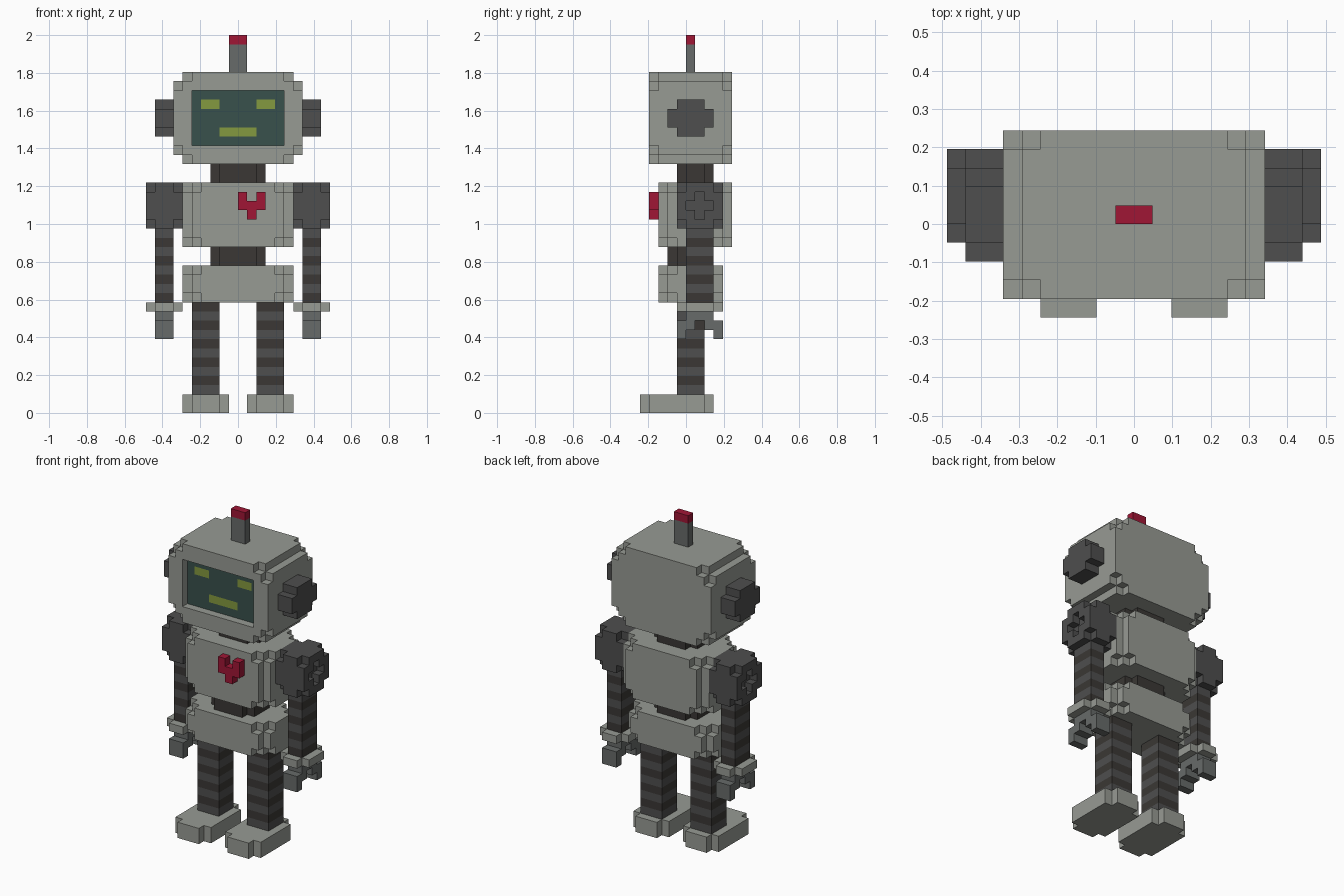
import bpy, bmesh
from itertools import product
from mathutils import Vector

if "Cube" in bpy.data.objects:
    bpy.data.objects.remove(bpy.data.objects["Cube"])

U = 2 / 41  # one block; the figure is 41 blocks tall


def material(name, r, g, b):
    m = bpy.data.materials.new(name)
    m.diffuse_color = (r, g, b, 1)
    m.use_nodes = True
    m.node_tree.nodes["Principled BSDF"].inputs["Base Color"].default_value = m.diffuse_color
    return m


BODY = material("body_grey", 0.31, 0.325, 0.295)
DARK = material("dark_grey", 0.077, 0.077, 0.077)
BLACK = material("rubber", 0.043, 0.039, 0.035)
STEEL = material("steel", 0.136, 0.146, 0.142)
RED = material("red", 0.35, 0.008, 0.036)
GLASS = material("screen_glass", 0.04, 0.082, 0.072)
GLOW = material("screen_glow", 0.23, 0.32, 0.05)


def box(x0, x1, y0, y1, z0, z1, mat=None):
    """Block cells filling a box, mapped to their material."""
    return {c: mat for c in product(range(x0, x1), range(y0, y1), range(z0, z1))}


def rounded(b, mat, axis, ends=True):
    """Box with notched edges along an axis, notched deeper on its end layers."""
    out = {}
    for c in box(*b):
        d = [min(c[i] - b[2 * i], b[2 * i + 1] - 1 - c[i]) for i in range(3)]
        end = ends and d[axis] == 0
        if sum(d) - d[axis] >= (2 if end else 1):
            out[c] = mat
    return out


def carve(cells, *cutters):
    for cut in cutters:
        for c in cut:
            cells.pop(c, None)
    return cells


def build(name, cells, mirror=False):
    """Turn cells into a mesh made of the exposed block faces only."""
    if mirror:
        cells = {(-1 - x, y, z): m for (x, y, z), m in cells.items()}
    mats = list(dict.fromkeys(cells.values()))
    bm = bmesh.new()
    for c, m in cells.items():
        for axis, side in product(range(3), (0, 1)):
            near = list(c)
            near[axis] += 2 * side - 1
            if tuple(near) in cells:
                continue
            a, b = (axis + 1) % 3, (axis + 2) % 3
            loop = [(0, 0), (1, 0), (1, 1), (0, 1)]
            verts = []
            for s, t in loop if side else loop[::-1]:
                p = Vector(c)
                p[axis] += side
                p[a] += s
                p[b] += t
                verts.append(bm.verts.new(p * U))
            bm.faces.new(verts).material_index = mats.index(m)
    bmesh.ops.remove_doubles(bm, verts=bm.verts, dist=U * 0.01)
    bmesh.ops.dissolve_limit(bm, angle_limit=0.01, verts=bm.verts, edges=bm.edges,
                             delimit={'MATERIAL'})
    me = bpy.data.meshes.new(name)
    bm.to_mesh(me)
    bm.free()
    for m in mats:
        me.materials.append(m)
    bpy.context.collection.objects.link(bpy.data.objects.new(name, me))


def striped(x0, x1, y0, y1, z0, z1, light):
    """Column of alternating one-block bands."""
    return {c: DARK if c[2] % 2 == light else BLACK for c in box(x0, x1, y0, y1, z0, z1)}


# Head with a sunken screen, eyes and mouth
head = carve(rounded((-7, 7, -4, 5, 27, 37), BODY, 1), box(-5, 5, -4, -3, 29, 35))
head.update(box(-5, 5, -3, -2, 29, 35, GLASS))
for b in ((-4, -2, 33), (2, 4, 33), (-2, 2, 30)):
    head.update(box(b[0], b[1], -3, -2, b[2], b[2] + 1, GLOW))
build("head", head)

# Antenna with a red tip
build("antenna", {**box(-1, 1, 0, 1, 37, 40, STEEL), **box(-1, 1, 0, 1, 40, 41, RED)})

# Neck, torso, waist and hips
build("neck", rounded((-3, 3, -1, 3, 25, 27), BLACK, 2, False))
build("torso", rounded((-6, 6, -3, 5, 18, 25), BODY, 2))
build("waist", rounded((-3, 3, -2, 3, 16, 18), BLACK, 2, False))
build("hips", rounded((-6, 6, -3, 4, 12, 16), BODY, 2))

# Heart badge on the chest
build("heart_badge", carve(box(0, 3, -4, -3, 21, 24, RED), box(1, 2, -4, -3, 23, 24),
                           box(0, 1, -4, -3, 21, 22), box(2, 3, -4, -3, 21, 22)))

# Shoulder: corners nicked, plus-shaped recess on the outside
shoulder = carve(box(6, 10, -1, 4, 20, 25, DARK), product((6, 9), (-1, 3), (20, 24)),
                 box(9, 10, 0, 3, 22, 23), box(9, 10, 1, 2, 21, 24))

# Claw hand: palm with two hooked prongs
hand = {**box(7, 9, 0, 3, 10, 11, STEEL), **box(7, 9, -1, 1, 9, 10, STEEL),
        **box(7, 9, 2, 4, 9, 10, STEEL), **box(7, 9, -1, 0, 8, 9, STEEL),
        **box(7, 9, 3, 4, 8, 9, STEEL)}

# Paired parts on both sides
for side, mirror in (("right", False), ("left", True)):
    build(side + "_ear", rounded((7, 9, -2, 3, 30, 34), DARK, 0, False), mirror)
    build(side + "_shoulder", shoulder, mirror)
    build(side + "_arm", striped(7, 9, 0, 3, 12, 20, 1), mirror)
    build(side + "_cuff", rounded((6, 10, -1, 4, 11, 12), BODY, 2, False), mirror)
    build(side + "_hand", hand, mirror)
    build(side + "_leg", striped(2, 5, -1, 2, 2, 12, 0), mirror)
    build(side + "_foot", rounded((1, 6, -5, 3, 0, 2), BODY, 2, False), mirror)
